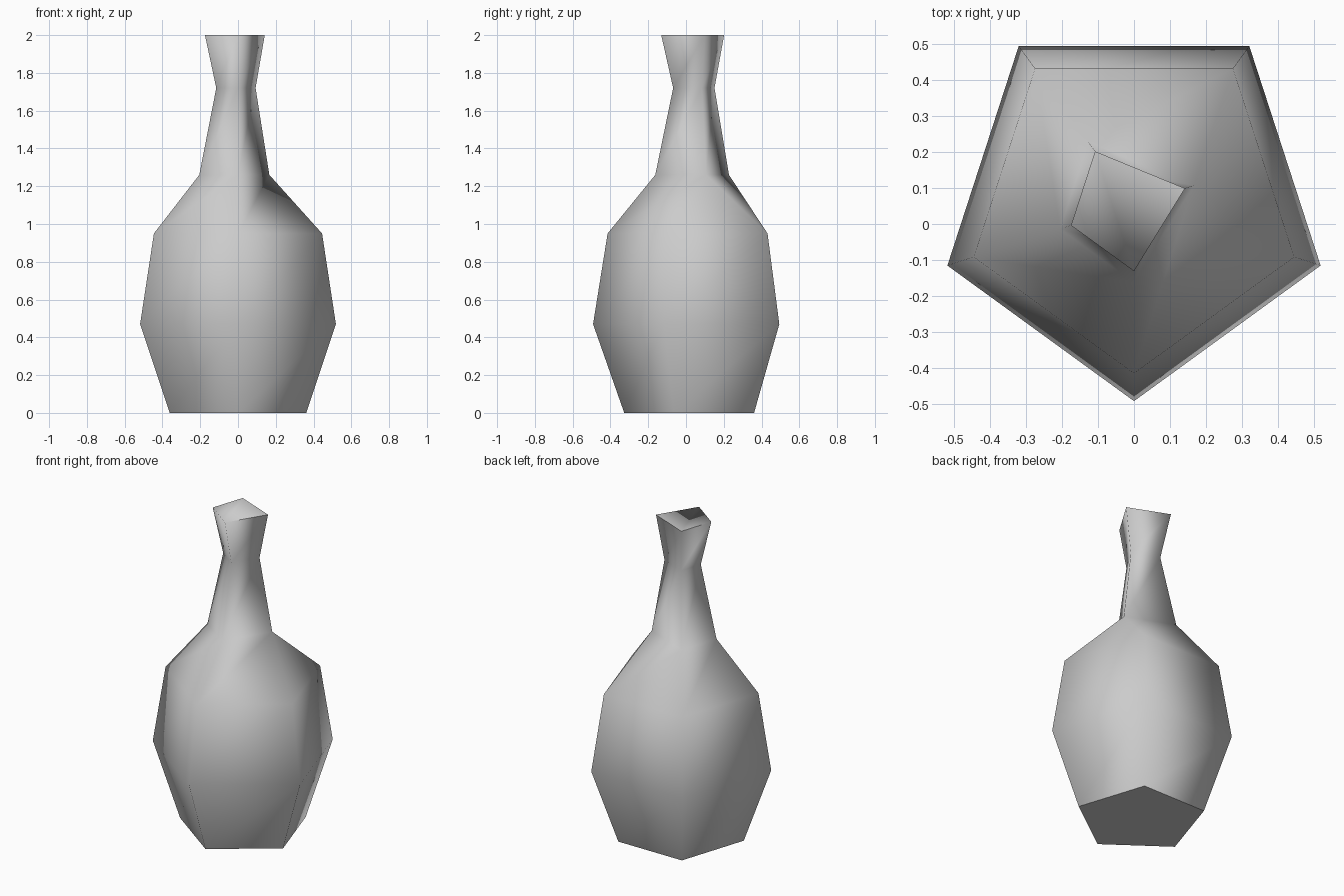
import bpy, bmesh, math

# Remove the default object
cube = bpy.data.objects.get("Cube")
if cube:
    bpy.data.objects.remove(cube, do_unlink=True)

grey = bpy.data.materials.new("plain_grey")
grey.use_nodes = True
colour = (0.6, 0.6, 0.6, 1.0)
grey.diffuse_color = colour
grey.node_tree.nodes["Principled BSDF"].inputs["Base Color"].default_value = colour

CENTRE_Y = 0.053
# Radius and height of each ring, base to lip
BODY = [(0.38, 0), (0.545, 0.47), (0.468, 0.95)]
NECK = [(0.2156, 1.26), (0.121, 1.72), (0.184, 2.0)]

bm = bmesh.new()


def ring(radius, z, merged):
    """Five-sided ring with a corner at the front; merged joins the two +x corners."""
    pts = []
    for i in range(5):
        a = math.tau * i / 5 - math.pi / 2
        pts.append([radius * math.cos(a), CENTRE_Y + radius * math.sin(a), z])
    if merged:
        mid = [(a + b) / 2 for a, b in zip(pts[1], pts[2])]
        v = bm.verts.new(mid)
        return [bm.verts.new(pts[0]), v, v, bm.verts.new(pts[3]), bm.verts.new(pts[4])]
    return [bm.verts.new(p) for p in pts]


rings = [ring(r, z, False) for r, z in BODY] + [ring(r, z, True) for r, z in NECK]

# Side walls, skipping the collapsed strip of the neck
for low, high in zip(rings, rings[1:]):
    for i in range(5):
        j = (i + 1) % 5
        corners = list(dict.fromkeys([low[i], low[j], high[j], high[i]]))
        if len(corners) > 2:
            bm.faces.new(corners)

# Base and lip caps
base = bm.faces.new(rings[0][::-1])
lip = bm.faces.new(list(dict.fromkeys(rings[-1])))
bmesh.ops.recalc_face_normals(bm, faces=bm.faces)

# Smooth walls, crisp base and lip; the front left lip edge stays soft
for f in bm.faces:
    f.smooth = True
soft = {rings[-1][0], rings[-1][4]}
for e in list(base.edges) + list(lip.edges):
    e.smooth = set(e.verts) == soft

mesh = bpy.data.meshes.new("flask")
bm.to_mesh(mesh)
bm.free()
mesh.materials.append(grey)
flask = bpy.data.objects.new("flask", mesh)
bpy.context.collection.objects.link(flask)
